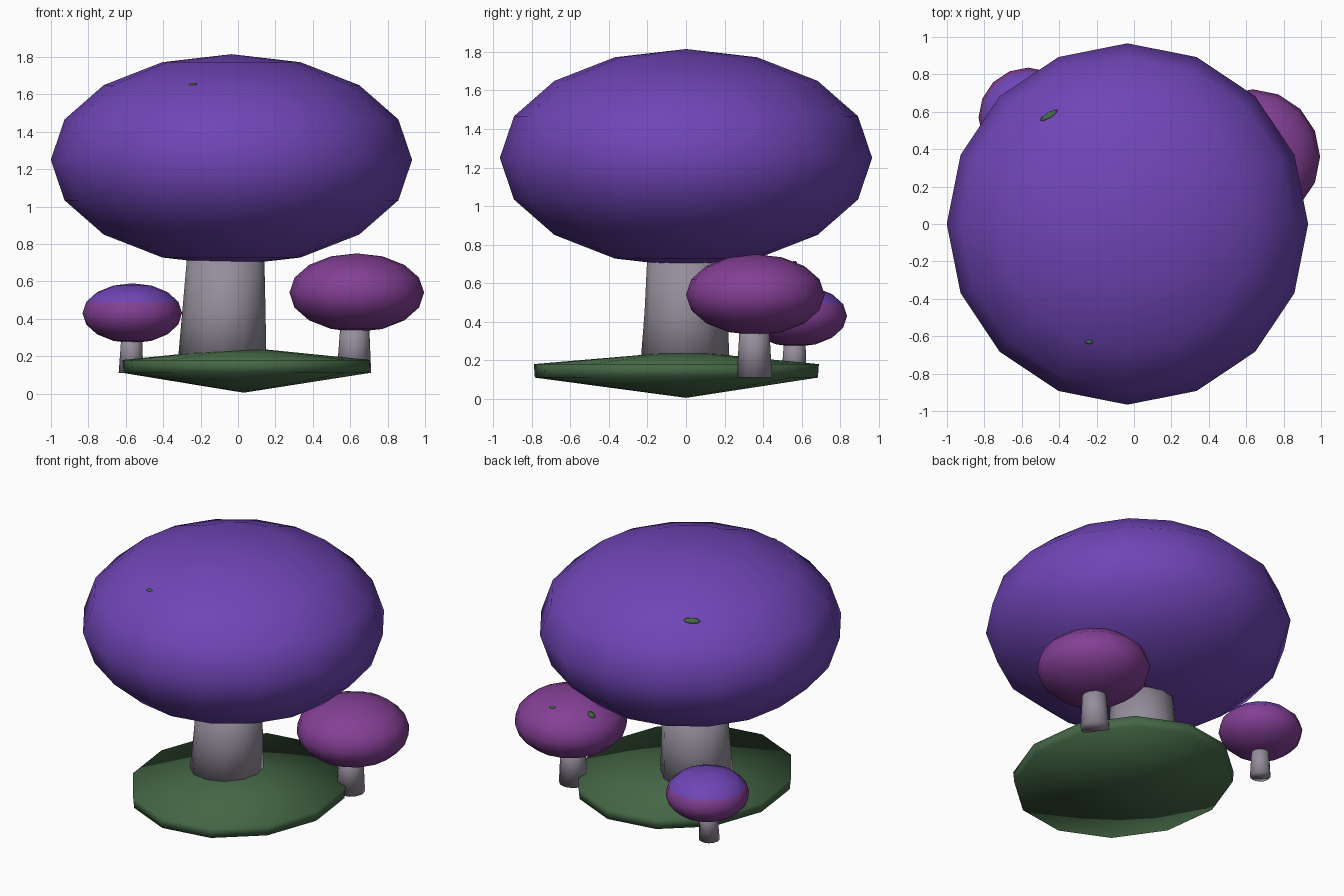
import bpy, bmesh, math
from mathutils import Matrix, Vector

cube = bpy.data.objects.get("Cube")
if cube:
    bpy.data.objects.remove(cube, do_unlink=True)


def material(name, rgb):
    m = bpy.data.materials.new(name)
    m.use_nodes = True
    m.diffuse_color = (*rgb, 1)
    m.node_tree.nodes["Principled BSDF"].inputs["Base Color"].default_value = (*rgb, 1)
    return m


PURPLE = material("purple", (0.16, 0.06, 0.47))
PLUM = material("plum", (0.23, 0.05, 0.30))
GREEN = material("moss green", (0.058, 0.135, 0.06))
GREY = material("stem grey", (0.30, 0.27, 0.33))


def finish(name, bm, mats):
    bmesh.ops.recalc_face_normals(bm, faces=bm.faces)
    for f in bm.faces:
        f.smooth = True
    mesh = bpy.data.meshes.new(name)
    bm.to_mesh(mesh)
    bm.free()
    for m in mats:
        mesh.materials.append(m)
    obj = bpy.data.objects.new(name, mesh)
    bpy.context.collection.objects.link(obj)
    return obj


def cap(name, center, radius, height, mats, split=None):
    """Squashed sphere; faces above the split height take the second colour."""
    bm = bmesh.new()
    mat = Matrix.Translation(center) @ Matrix.Diagonal((radius, radius, height, 1))
    bmesh.ops.create_uvsphere(bm, u_segments=16, v_segments=8, radius=1, matrix=mat)
    if split is not None:
        for f in bm.faces:
            f.material_index = int(f.calc_center_median().z > split)
    return finish(name, bm, mats)


def loft(name, rings, sides, mat, turn=0.0):
    """Skin stacked rings of (x, y, z, rx, ry); a zero radius makes a point."""
    bm = bmesh.new()
    loops = []
    for x, y, z, rx, ry in rings:
        if rx == 0:
            loops.append([bm.verts.new((x, y, z))] * sides)
            continue
        angles = [turn + math.tau * i / sides for i in range(sides)]
        loops.append([bm.verts.new((x + rx * math.cos(a), y + ry * math.sin(a), z))
                      for a in angles])
    for low, high in zip(loops, loops[1:]):
        for i in range(sides):
            j = (i + 1) % sides
            quad = [low[i], low[j], high[j], high[i]]
            bm.faces.new(list(dict.fromkeys(quad)))
    for end, ring in ((loops[0], rings[0]), (loops[-1], rings[-1])):
        if ring[3] > 0:
            bm.faces.new(end)
    return finish(name, bm, [mat])


def speck(name, host, point, length, width, turn=0.0):
    """Small flat moss fleck lying on the host surface."""
    _, spot, normal, _ = host.closest_point_on_mesh(Vector(point))
    tilt = Vector((0, 0, 1)).rotation_difference(normal).to_matrix().to_4x4()
    mat = (Matrix.Translation(spot) @ tilt @ Matrix.Rotation(turn, 4, "Z")
           @ Matrix.Diagonal((length / 2, width / 2, 0.008, 1)))
    bm = bmesh.new()
    bmesh.ops.create_uvsphere(bm, u_segments=8, v_segments=4, radius=1, matrix=mat)
    finish(name, bm, [GREEN])


# Mossy ground: shallow double cone with a thin rim
loft("ground", [(0.03, 0, 0.005, 0, 0),
                (0.045, -0.05, 0.11, 0.66, 0.74),
                (0.045, -0.05, 0.18, 0.668, 0.745),
                (0.04, 0, 0.247, 0, 0)], 12, GREEN, math.radians(-7))

# Large mushroom
loft("large_stem", [(-0.085, -0.005, 0.17, 0.237, 0.232),
                    (-0.075, 0, 0.45, 0.222, 0.215),
                    (-0.065, 0, 0.76, 0.205, 0.2)], 12, GREY)
large_cap = cap("large_cap", (-0.035, 0, 1.25), 0.966, 0.565, [PURPLE])

# Medium mushroom
loft("medium_stem", [(0.62, 0.355, 0.11, 0.092, 0.092),
                     (0.625, 0.355, 0.4, 0.075, 0.075)], 12, GREY)
medium_cap = cap("medium_cap", (0.635, 0.36, 0.54), 0.36, 0.21, [PLUM])

# Small mushroom with a two-coloured cap
loft("small_stem", [(-0.572, 0.56, 0.11, 0.066, 0.066),
                    (-0.568, 0.565, 0.33, 0.054, 0.054)], 12, GREY)
small_cap = cap("small_cap", (-0.565, 0.57, 0.43), 0.266, 0.16, [PLUM, PURPLE], 0.49)

# Moss flecks on the caps
bpy.context.view_layer.update()
speck("large_cap_fleck", large_cap, (-0.46, 0.59, 1.62), 0.11, 0.04, math.radians(30))
speck("large_cap_front_fleck", large_cap, (-0.24, -0.63, 1.65), 0.045, 0.025)
speck("medium_cap_fleck", medium_cap, (0.635, 0.566, 0.71), 0.045, 0.025)
speck("medium_cap_side_fleck", medium_cap, (0.40, 0.47, 0.68), 0.055, 0.04)
